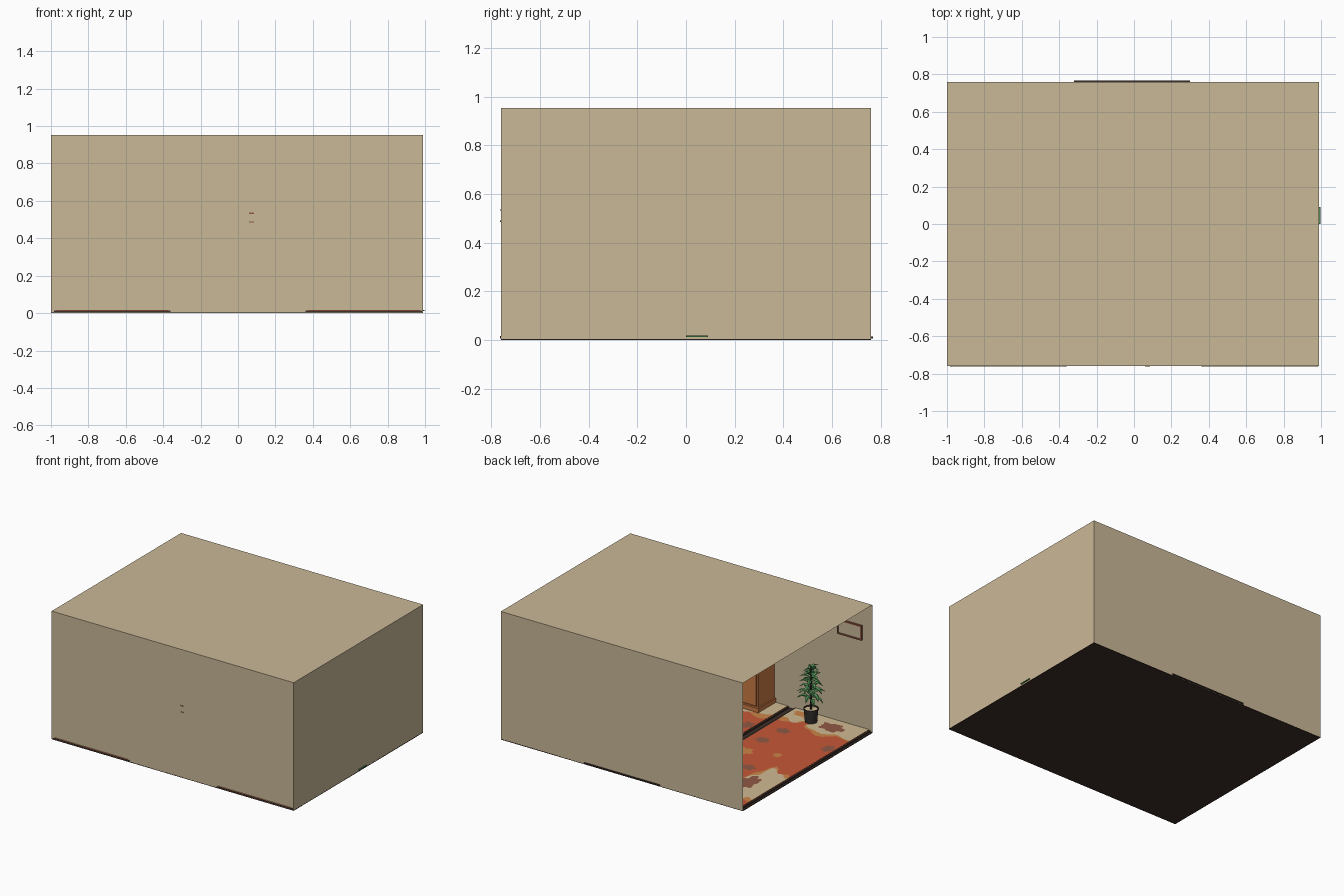
import bpy, bmesh, math, random
from mathutils import Vector, Matrix

if "Cube" in bpy.data.objects:
    bpy.data.objects.remove(bpy.data.objects["Cube"])
random.seed(4)


def lin(c):
    c /= 255
    return c / 12.92 if c <= 0.04045 else ((c + 0.055) / 1.055) ** 2.4


def mat(name, r, g, b):
    m = bpy.data.materials.new(name)
    m.diffuse_color = (lin(r), lin(g), lin(b), 1)
    m.use_nodes = True
    m.node_tree.nodes["Principled BSDF"].inputs["Base Color"].default_value = m.diffuse_color
    return m


PLASTER = mat("plaster", 202, 184, 151)
DARK = mat("dark_brown", 60, 46, 40)
RED = mat("rug_red", 198, 88, 55)
BEIGE = mat("rug_beige", 207, 186, 146)
BROWN = mat("rug_brown", 146, 88, 68)
OCHRE = mat("rug_ochre", 202, 132, 70)
WOOD = mat("wood", 203, 122, 69)
GREEN = mat("leaf_green", 78, 138, 84)
BLACK = mat("pot_charcoal", 52, 47, 46)


def mesh_object(name, bm, m):
    me = bpy.data.meshes.new(name)
    bm.to_mesh(me)
    bm.free()
    me.materials.append(m)
    o = bpy.data.objects.new(name, me)
    bpy.context.collection.objects.link(o)
    return o


def box(name, x0, x1, y0, y1, z0, z1, m):
    bm = bmesh.new()
    bmesh.ops.create_cube(bm, size=1)
    for v in bm.verts:
        v.co = ((x0 + x1) / 2 + v.co.x * (x1 - x0), (y0 + y1) / 2 + v.co.y * (y1 - y0),
                (z0 + z1) / 2 + v.co.z * (z1 - z0))
    return mesh_object(name, bm, m)


# Room shell: thin sheets, with the left side left open
bm = bmesh.new()
bmesh.ops.create_cube(bm, size=1)
for v in bm.verts:
    v.co = (-0.005 + v.co.x * 1.99, v.co.y * 1.52, 0.478 + v.co.z * 0.948)
bm.normal_update()
gone = [f for f in bm.faces if f.normal.x < -0.5 or f.normal.z < -0.5]
bmesh.ops.delete(bm, geom=gone, context='FACES')
mesh_object("walls_and_ceiling", bm, PLASTER)
box("floor", -1, 0.99, -0.76, 0.76, 0, 0.006, DARK)


# Patterned rugs: dark base, red field and flat irregular patches
def patch(name, cx, cy, rx, ry, limits, z, m, wobble=0.14):
    bm = bmesh.new()
    p1, p2 = random.uniform(0, 6), random.uniform(0, 6)
    x0, x1, y0, y1 = limits
    vs = []
    for i in range(40):
        a = i * math.tau / 40
        r = 1 + wobble * math.sin(5 * a + p1) + wobble * 0.7 * math.sin(9 * a + p2)
        vs.append(bm.verts.new((min(max(cx + rx * r * math.cos(a), x0), x1),
                                min(max(cy + ry * r * math.sin(a), y0), y1), z)))
    bm.faces.new(vs)
    bmesh.ops.remove_doubles(bm, verts=bm.verts, dist=1e-5)
    mesh_object(name, bm, m)


# offset x, y from rug centre, radius x, y, colour
PATTERN = [
    (-0.12, -0.68, 0.26, 0.15, BEIGE), (0.22, -0.70, 0.16, 0.12, BEIGE),
    (-0.08, -0.64, 0.09, 0.06, BROWN), (0.20, -0.70, 0.07, 0.04, OCHRE),
    (-0.20, 0.40, 0.15, 0.26, BEIGE), (0.24, 0.42, 0.12, 0.24, BEIGE),
    (-0.12, 0.39, 0.06, 0.10, BROWN), (0.2, 0.4, 0.05, 0.09, BROWN),
    (0.0, 0.70, 0.20, 0.09, BEIGE), (0.0, 0.68, 0.08, 0.04, OCHRE),
    (0.16, -0.41, 0.05, 0.04, BROWN), (0.19, -0.21, 0.05, 0.04, BROWN),
    (-0.03, -0.07, 0.03, 0.03, OCHRE), (0.19, 0.0, 0.06, 0.05, OCHRE),
    (-0.25, -0.35, 0.04, 0.05, BROWN), (0.02, 0.2, 0.05, 0.04, BROWN),
]


def rug(name, x0, x1, y0, y1):
    box(name + "_base", x0, x1, y0, y1, 0.006, 0.015, DARK)
    e = 0.014
    lim = (x0 + e, x1 - e, y0, y1 - e)
    box(name + "_field", *lim, 0.014, 0.017, RED)
    cx = (x0 + x1) / 2
    for i, (dx, dy, rx, ry, m) in enumerate(PATTERN):
        z = 0.019 if m == BEIGE else 0.020
        if m == BEIGE:
            patch(f"{name}_rim_{i}", cx + dx + 0.01, dy + 0.01, rx * 1.12, ry * 1.12, lim, 0.018, OCHRE)
        patch(f"{name}_patch_{i}", cx + dx, dy, rx, ry, lim, z, m)


rug("left_rug", -0.985, -0.36, -0.763, 0.755)
rug("middle_rug", -0.32, 0.30, -0.755, 0.768)
rug("right_rug", 0.36, 0.985, -0.763, 0.755)
box("rug_corner_tab", 0.98, 0.998, 0.0, 0.09, 0.012, 0.018, GREEN)

# Wooden wardrobe against the front wall
box("wardrobe_body", -0.20, 0.24, -0.755, -0.565, 0.045, 0.735, WOOD)
box("wardrobe_plinth", -0.21, 0.25, -0.758, -0.55, 0.018, 0.05, WOOD)
box("wardrobe_top", -0.21, 0.25, -0.758, -0.55, 0.735, 0.755, WOOD)
for s in (-1, 1):
    c = 0.02 + s * 0.107
    box("wardrobe_door", c - 0.1, c + 0.1, -0.57, -0.557, 0.06, 0.72, WOOD)
    h = 0.02 + s * 0.025
    box("wardrobe_handle", h - 0.006, h + 0.006, -0.558, -0.545, 0.38, 0.45, DARK)
for z in (0.488, 0.534):
    box("wall_bracket", 0.06, 0.085, -0.763, -0.75, z - 0.003, z + 0.003, BROWN)

# Framed panel on the front wall
box("panel", -0.91, -0.73, -0.758, -0.750, 0.68, 0.77, PLASTER)
for x in (-0.92, -0.73):
    box("panel_frame_side", x, x + 0.01, -0.758, -0.744, 0.67, 0.78, BROWN)
for z in (0.67, 0.77):
    box("panel_frame_rail", -0.91, -0.73, -0.758, -0.744, z, z + 0.01, BROWN)

# Potted plant: lathed pot, soil, stem and folded leaves
PX, PY = -0.58, -0.64


def lathe(name, profile, m, n=16):
    bm = bmesh.new()
    rings = [[bm.verts.new((PX + r * math.cos(i * math.tau / n), PY + r * math.sin(i * math.tau / n), z))
              for i in range(n)] for r, z in profile]
    for a, b in zip(rings, rings[1:]):
        for i in range(n):
            bm.faces.new((a[i], a[(i + 1) % n], b[(i + 1) % n], b[i]))
    bm.faces.new(rings[0][::-1])
    bm.faces.new(rings[-1])
    o = mesh_object(name, bm, m)
    return o


lathe("pot", [(0.042, 0.02), (0.05, 0.11), (0.053, 0.11), (0.053, 0.12), (0.046, 0.12), (0.045, 0.108)], BLACK)
lathe("soil", [(0.045, 0.108), (0.045, 0.112)], BEIGE)
lathe("stem", [(0.008, 0.11), (0.006, 0.28), (0.003, 0.43)], DARK, 7)

bm = bmesh.new()
N = 42
for k in range(N):
    t = k / (N - 1)
    length = (0.115 - 0.05 * t) * random.uniform(0.85, 1.05)
    tilt = random.uniform(-0.25, 0.35) + 0.75 * t ** 3
    frame = (Matrix.Translation((PX, PY, 0.18 + 0.22 * t)) @ Matrix.Rotation(k * 2.4, 4, 'Z')
             @ Matrix.Rotation(-tilt, 4, 'Y'))
    w = 0.017
    spine = [(0.005, 0), (0.35, 0.012), (0.7, 0.008), (1, -0.014)]
    mid = [bm.verts.new(frame @ Vector((length * u, 0, z))) for u, z in spine]
    for s in (-1, 1):
        side = [bm.verts.new(frame @ Vector((length * u, s * wid, z + 0.006)))
                for (u, z), wid in zip(spine[1:3], (w, w * 0.8))]
        bm.faces.new((mid[0], mid[1], side[0]))
        bm.faces.new((mid[1], mid[2], side[1], side[0]))
        bm.faces.new((mid[2], mid[3], side[1]))
for v in bm.verts:
    v.co.y = max(v.co.y, -0.752)
bmesh.ops.recalc_face_normals(bm, faces=bm.faces)
mesh_object("leaves", bm, GREEN)
